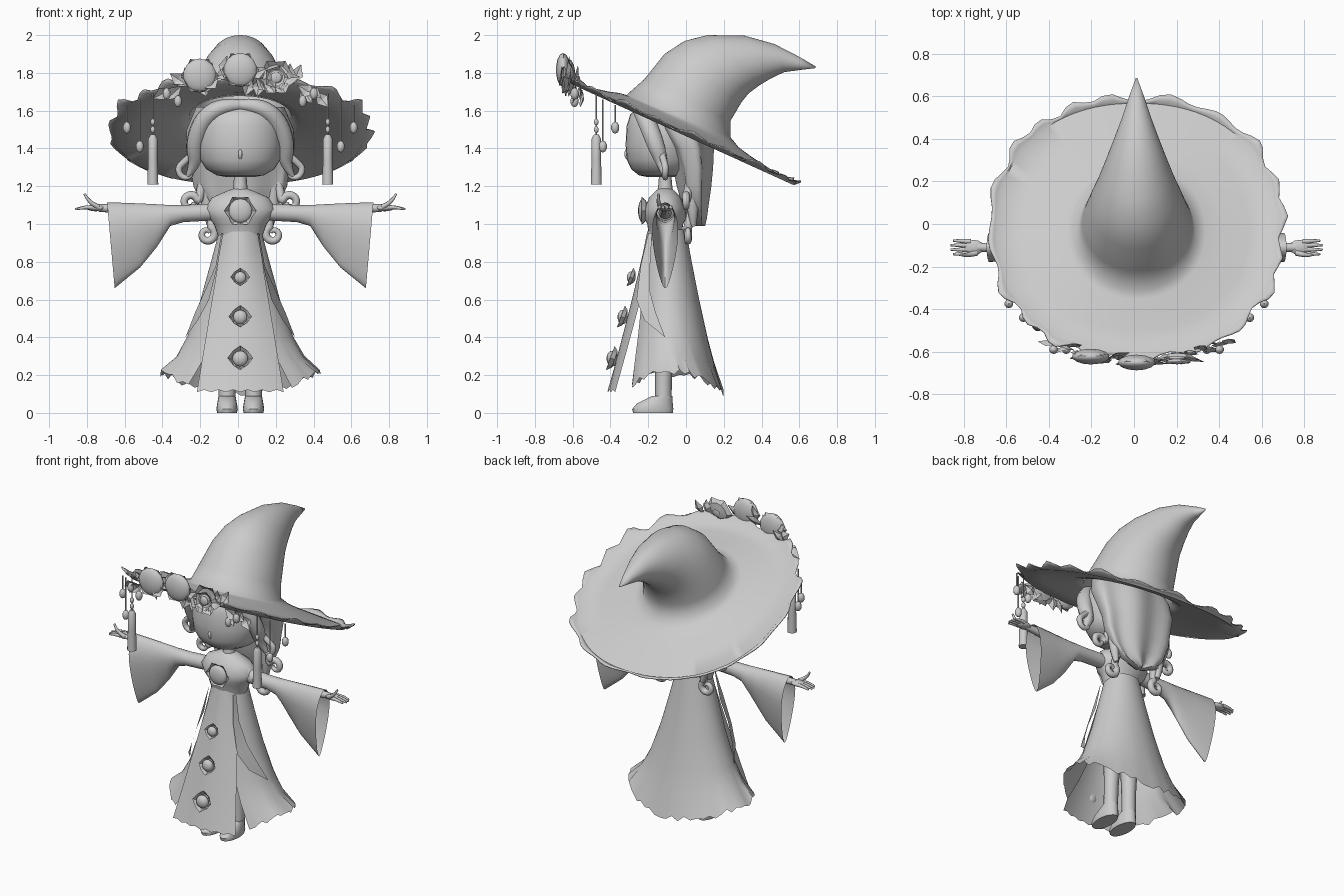
import bpy, math, random
from math import sin, cos, pi
from mathutils import Vector, Matrix

random.seed(4)
if "Cube" in bpy.data.objects:
    bpy.data.objects.remove(bpy.data.objects["Cube"])

CX = 0.012      # the body's middle line
BY = -0.11      # depth of the body axis
SIDES = ((1, "left"), (-1, "right"))

clay = bpy.data.materials.new("plain_grey")
clay.use_nodes = True
GREY = (0.6, 0.6, 0.6, 1)
clay.diffuse_color = GREY
clay.node_tree.nodes["Principled BSDF"].inputs["Base Color"].default_value = GREY


def finish(ob, name, angle=40):
    ob.name = name
    ob.location.x += CX
    ob.data.materials.clear()
    ob.data.materials.append(clay)
    bpy.ops.object.select_all(action="DESELECT")
    ob.select_set(True)
    bpy.context.view_layer.objects.active = ob
    bpy.ops.object.shade_smooth_by_angle(angle=math.radians(angle))
    return ob


def mesh(name, verts, faces, angle=40):
    me = bpy.data.meshes.new(name)
    me.from_pydata([tuple(v) for v in verts], [], faces)
    ob = bpy.data.objects.new(name, me)
    bpy.context.collection.objects.link(ob)
    return finish(ob, name, angle)


def loft(name, rows, closed=True, caps=False, angle=40):
    """Skin equal rows of points."""
    n = len(rows[0])
    verts = [p for row in rows for p in row]
    faces = [(i * n + j, i * n + (j + 1) % n, (i + 1) * n + (j + 1) % n, (i + 1) * n + j)
             for i in range(len(rows) - 1) for j in range(n if closed else n - 1)]
    if caps:
        faces += [tuple(reversed(range(n))), tuple(range(len(verts) - n, len(verts)))]
    return mesh(name, verts, faces, angle)


def ring(c, u, v, n=32):
    c, u, v = Vector(c), Vector(u), Vector(v)
    return [c + u * cos(2 * pi * k / n) + v * sin(2 * pi * k / n) for k in range(n)]


def flat_ring(z, rx, y0, y1, n=32):
    return ring((0, (y0 + y1) / 2, z), (rx, 0, 0), (0, (y1 - y0) / 2, 0), n)


def ball(name, c, size, seg=20):
    bpy.ops.mesh.primitive_uv_sphere_add(segments=seg, ring_count=seg // 2, location=c)
    ob = bpy.context.object
    ob.scale = size
    return finish(ob, name, 60)


def tube(name, pts, radii):
    cu = bpy.data.curves.new(name, "CURVE")
    cu.dimensions = "3D"
    cu.bevel_depth, cu.bevel_resolution, cu.resolution_u = 1, 2, 4
    cu.use_fill_caps = True
    sp = cu.splines.new("NURBS")
    sp.points.add(len(pts) - 1)
    for i, (pt, p) in enumerate(zip(sp.points, pts)):
        pt.co = (*p, 1)
        f = i / (len(pts) - 1) * (len(radii) - 1)
        k = min(int(f), len(radii) - 2)
        pt.radius = radii[k] + (radii[k + 1] - radii[k]) * (f - k)
    sp.order_u, sp.use_endpoint_u = 3, True
    ob = bpy.data.objects.new(name, cu)
    bpy.context.collection.objects.link(ob)
    bpy.ops.object.select_all(action="DESELECT")
    ob.select_set(True)
    bpy.context.view_layer.objects.active = ob
    bpy.ops.object.convert(target="MESH")
    return finish(bpy.context.object, name, 50)


def rosette(name, c, r, petals, bead, tilt=0.3, depth=1):
    """Cupped flower facing forward with a round middle."""
    turn = Matrix.Rotation(-tilt, 3, "X")
    rows = []
    for f, back in ((0.25, 0.25), (0.7, 0.1), (1, -0.25)):
        row = []
        for k in range(petals * 2):
            q = r * f * (0.82 if k % 2 and f == 1 else 1)
            a = pi * k / petals
            row.append(Vector(c) + turn @ Vector((q * cos(a), r * back * depth, q * sin(a))))
        rows.append(row)
    loft(name + "_petals", rows, angle=20)
    ball(name + "_bead", Vector(c) - turn @ Vector((0, r * 0.1 * depth, 0)), (bead, bead * 0.7 * depth, bead), 14)


def leaf(name, c, angle, length, wide):
    d = Vector((cos(angle), random.uniform(-.25, .25), sin(angle))) * length
    w = Vector((-sin(angle), random.uniform(-.4, .4), cos(angle))) * wide
    c = Vector(c)
    fold = Vector((0, 0.015, 0))
    mesh(name, [c, c + d * 0.5 + w, c + d, c + d * 0.5 - w, c + d * 0.5 + fold],
         [(0, 4, 1), (1, 4, 2), (2, 4, 3), (3, 4, 0)], 10)


# Hat: tilted brim with a crimped rim, running up into a bent crown
N = 96
crown = ((-.315, 1.683, .235, 1.46, .275), (-.22, 1.767, .235, 1.545, .255),
         (-.114, 1.9, .294, 1.645, .22), (-.008, 1.969, .33, 1.69, .19),
         (.114, 2, .39, 1.735, .155), (.31, 1.997, .452, 1.772, .11),
         (.468, 1.953, .52, 1.804, .07), (.6, 1.885, .6, 1.815, .035),
         (.685, 1.835, .685, 1.825, .004))
crown_rows = [ring((0, (a + c) / 2, (b + d) / 2), (w, 0, 0), (0, (c - a) / 2, (d - b) / 2), N)
              for a, b, c, d, w in crown]


def brim_z(y):
    return 1.742 - 0.455 * (y + 0.57)


def full(v):
    """Square off an oval slightly."""
    return math.copysign(abs(v) ** 0.9, v)


brim_rows = []
for t in (1, .95, .91, .6, .3, .12):
    row = []
    for k, p in enumerate(crown_rows[0]):
        a = 2 * pi * k / N
        wave = sin(20 * a + 1.5 * sin(3 * a)) * 0.65 + sin(11 * a) * 0.35
        edge = 1 if t == 1 else 0.5 if t == .95 else 0
        x = p.x + (0.69 * full(cos(a)) - p.x) * t + 0.025 * wave * edge * cos(a)
        y = p.y + (-0.015 + 0.615 * full(sin(a)) - p.y) * t + 0.025 * wave * edge * sin(a)
        z = brim_z(y) + 0.065 * (1 - t) ** 2 + edge * 0.02 * wave + (-.012 if t == .91 else .01 * edge)
        row.append(Vector((x, y, z)))
    brim_rows.append(row)
hat = loft("pointed_hat", brim_rows + crown_rows, angle=60)
shell = hat.modifiers.new("thickness", "SOLIDIFY")
shell.thickness = 0.006

# Head with a broad chin
face = ((1.248, .07, -.2, -.04), (1.258, .125, -.25, .0), (1.29, .18, -.29, .03), (1.34, .212, -.313, .05),
        (1.42, .225, -.32, .06), (1.52, .22, -.314, .06), (1.58, .2, -.295, .05), (1.62, .15, -.25, .02))
loft("face", [flat_ring(*row) for row in face], caps=True, angle=60)
tube("nose", [(0, -.305, 1.4), (0, -.328, 1.37), (0, -.305, 1.345)], (.006, .014, .008))

# Hair
hair = ((1.62, .23, -.22, .08), (1.5, .28, -.17, .13), (1.4, .285, -.1, .14), (1.3, .26, -.06, .135),
        (1.2, .245, -.04, .125), (1.1, .2, -.01, .11), (1.03, .13, .02, .1), (.99, .03, .05, .09))
hair_rows = []
for z, rx, y0, y1 in hair:
    hair_rows.append([Vector((p.x * (1 + .03 * sin(k * pi / 4)), p.y + .012 * sin(k * pi / 4), p.z))
                      for k, p in enumerate(flat_ring(z, rx, y0, y1, 48))])
loft("back_hair", hair_rows, caps=True, angle=60)


def curl(name, s, start, c, r, y, turns, a0, thick):
    pts = [start]
    for k in range(13):
        a, q = a0 + 2 * pi * turns * k / 12, r * (1 - k / 22)
        pts.append((c[0] + q * cos(a), y, c[1] + q * sin(a)))
    tube(name, [(s * x, yy, z) for x, yy, z in pts], (thick * 1.2, thick, thick * .6))


for s, side in SIDES:
    lock = [(0, -.24, 1.63), (.1, -.255, 1.63), (.2, -.21, 1.55), (.245, -.16, 1.42),
            (.235, -.125, 1.32), (.28, -.11, 1.25)]
    tube(side + "_front_lock", [(s * x, y, z) for x, y, z in lock], (.03, .052, .05, .012))
    curl(side + "_cheek_curl", s, (.24, -.13, 1.38), (.28, 1.28), .05, -.11, -.6, pi * .2, .016)
    curl(side + "_upper_curl", s, (.2, .02, 1.22), (.265, 1.115), .045, 0, -1, pi, .02)
    curl(side + "_lower_curl", s, (.13, .04, 1.1), (.175, .945), .045, .01, 1.1, pi * .6, .02)
    tube(side + "_hanging_lock", [(s * .16, .04, 1.36), (s * .19, .03, 1.12), (s * .16, .04, .99)],
         (.05, .045, .015))

# Neck and bodice with rounded shoulders
tube("neck", [(0, BY, 1.3), (0, BY, 1.22), (0, BY, 1.16)], (.035, .03, .045))
bodice = ((1.19, .03, .03), (1.175, .07, .05), (1.14, .15, .085), (1.08, .19, .11),
          (1.03, .165, .11), (1, .14, .095), (.93, .115, .085))
loft("bodice", [flat_ring(z, rx, BY - ry, BY + ry) for z, rx, ry in bodice], caps=True, angle=50)
rosette("brooch", (0, -.222, 1.07), .085, 6, .064, 0, .6)

# Hanging sleeves, forearms and hands
sleeve = ((.12, .12, 1.11, 1.02, .045), (.3, .3, 1.1, 1.01, .045), (.37, .37, 1.1, .99, .05),
          (.45, .44, 1.105, .88, .055), (.56, .53, 1.11, .77, .065), (.705, .665, 1.115, .66, .08))
for s, side in SIDES:
    rows = []
    for x_top, x_low, top, low, wide in sleeve:
        row = []
        for k in range(24):
            a = 2 * pi * k / 24
            f = (1 + cos(a)) / 2
            drop = min(1, .45 + .7 * f) if x_top > .4 else 1
            row.append((s * (x_low + (x_top - x_low) * f), BY + wide * sin(a) * drop, low + (top - low) * f))
        rows.append(row)
    loft(side + "_sleeve", rows, angle=50)
    tube(side + "_forearm", [(s * .4, BY, 1.06), (s * .6, BY, 1.08), (s * .75, BY, 1.085)], (.036, .026, .02))
    ball(side + "_palm", (s * .765, BY, 1.085), (.05, .036, .018), 14)
    for k in range(4):
        y = BY + (k - 1.5) * .018
        reach = .88 - .012 * abs(k - 1.5)
        tube(side + "_finger", [(s * .78, y, 1.088), (s * .83, y + (k - 1.5) * .003, 1.09),
                                (s * reach, y + (k - 1.5) * .003, 1.078)], (.012, .01, .005))
    tube(side + "_thumb", [(s * .75, BY - .025, 1.09), (s * .8, BY - .04, 1.11), (s * .825, BY - .035, 1.16)],
         (.014, .011, .006))

# Overskirt, split at the front with a ragged hem
skirt = ((.97, .11, -.2, 0), (.8, .155, -.225, .03), (.6, .21, -.253, .07), (.4, .28, -.285, .115),
         (.28, .34, -.315, .15), (.16, .425, -.35, .2))
rows = []
for i, (z, rx, y0, y1) in enumerate(skirt):
    gap, hem, row = math.radians(20 + 20 * i / 5), (i / 5) ** 5, []
    for k in range(49):
        a = gap + (2 * pi - 2 * gap) * k / 48
        jag = random.uniform(-.022, .022) - .052 * cos(2 * a)
        row.append((rx * sin(a), (y0 + y1) / 2 - (y1 - y0) / 2 * cos(a), z + jag * hem))
    rows.append(row)
loft("overskirt", rows, closed=False)

# Front apron panel with flower buttons
rows = []
for i in range(9):
    t = i / 8
    row = []
    for k in range(13):
        u = k / 6 - 1
        row.append(((.09 + .14 * t) * u, -.205 - .21 * t ** 1.1 + (.05 - .01 * t) * u * u,
                    .96 - .85 * t + (.012 * (k % 2) if i == 8 else 0)))
    rows.append(row)
loft("apron_panel", rows, closed=False)
for y, z, r in ((-.285, .715, .052), (-.33, .505, .062), (-.385, .285, .068)):
    rosette("apron_button", (0, y, z), r, 4, r * .62, .35)

# Pointed side sashes
for s, side in SIDES:
    outer = ((.09, -.2, .95), (.12, -.24, .78), (.165, -.262, .6), (.225, -.22, .49), (.29, -.11, .4))
    inner = ((.1, -.18, .95), (.13, -.19, .78), (.19, -.19, .64), (.24, -.16, .53), (.29, -.11, .4))
    loft(side + "_sash", [[(s * x, y, z) for x, y, z in edge] for edge in (outer, inner)], closed=False)

# Legs and shoes
for s, side in SIDES:
    tube(side + "_leg", [(s * .05, BY, .7), (s * .065, BY, .4), (s * .07, -.12, .2), (s * .07, -.12, .04)],
         (.06, .055, .042, .045))
    shoe = ((0, .052, -.28, -.07), (.02, .057, -.285, -.067), (.05, .052, -.26, -.07), (.09, .045, -.18, -.072))
    loft(side + "_shoe", [[p + Vector((s * .07, 0, 0)) for p in flat_ring(*r, 20)] for r in shoe], caps=True)


# Shallow flowers and leaves standing along the front of the brim
def garland_y(x):
    return -.645 + .6 * x * x


for x, z, r, bead in ((-.215, 1.785, .1, .09), (0, 1.815, .1, .09), (.19, 1.775, .1, .04)):
    rosette("hat_flower", (x, garland_y(x), z), r, 6, bead, .15, .6)
rosette("hat_rose", (.19, garland_y(.19) - .02, 1.775), .065, 5, .03, .1, .6)
for k in range(32):
    x = -.36 + .76 * k / 31
    leaf("hat_leaf", (x, garland_y(x), 1.78 - .5 * x * x), random.uniform(0, 2 * pi),
         random.uniform(.08, .12), .035)

# Hanging tassels, drops and beads
for s, side in SIDES:
    for x, y, top, low in ((.463, -.475, 1.69, 1.46), (.532, -.44, 1.66, 1.42), (.6, -.375, 1.63, 1.52)):
        tube(side + "_string", [(s * x, y, top), (s * x, y, (top + low) / 2), (s * x, y, low)], (.004, .004))
        if x > .5:
            ball(side + "_drop", (s * x, y, low - .01), (.022, .022, .032), 10)
    tassel = ((1.475, .012), (1.45, .025), (1.35, .025), (1.21, .029))
    loft(side + "_tassel", [ring((s * .463, -.475, z), (r, 0, 0), (0, r, 0), 12) for z, r in tassel], caps=True)
    for z in (1.5, 1.54):
        ball(side + "_tassel_bead", (s * .463, -.475, z), (.013, .013, .018), 10)
    for x, z in ((.33, 1.65), (.39, 1.69)):
        ball(side + "_brim_bead", (s * x, -.59, z), (.022, .022, .032), 10)
